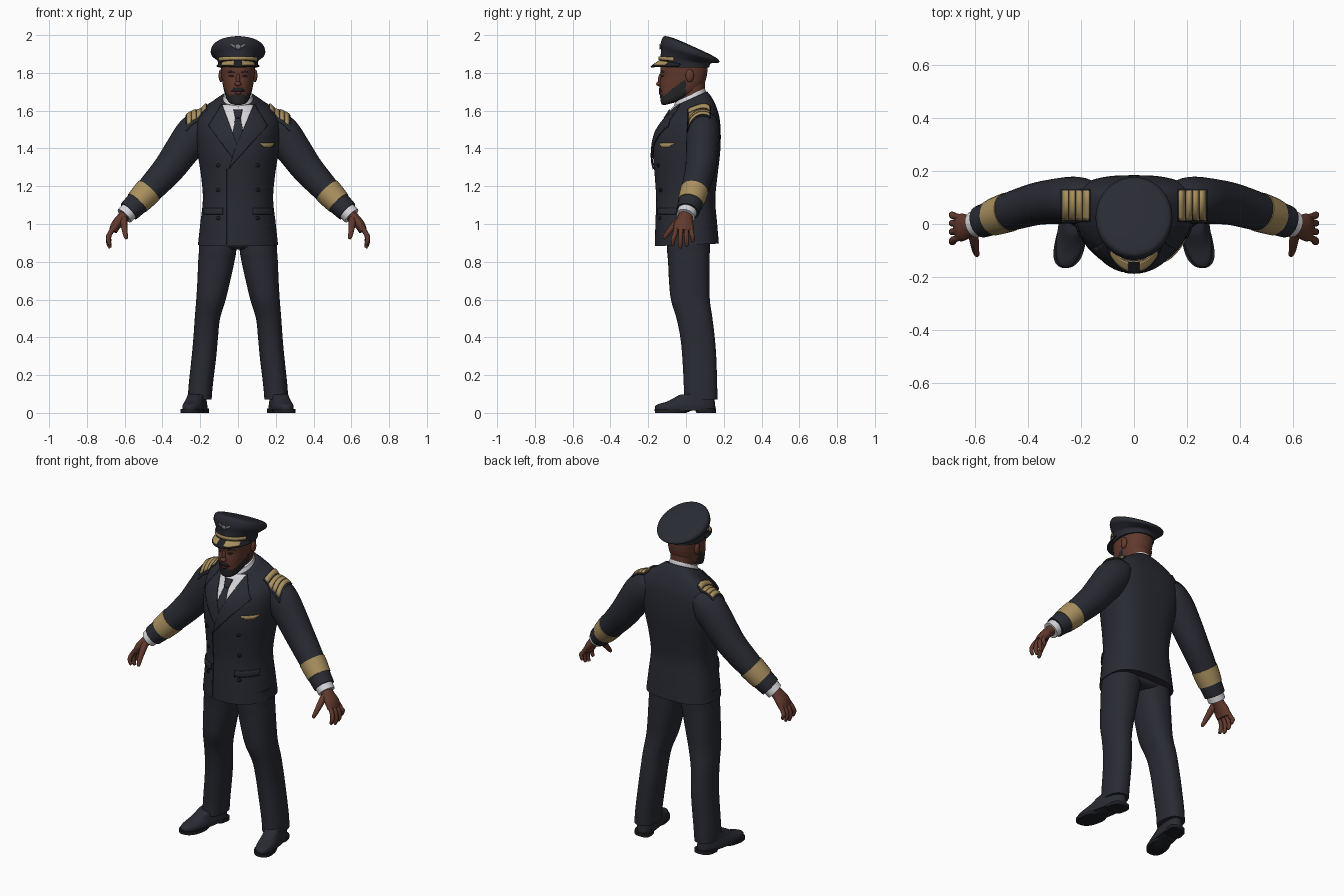
import bpy, bmesh, math
from mathutils import Vector
from mathutils.bvhtree import BVHTree

if "Cube" in bpy.data.objects:
    bpy.data.objects.remove(bpy.data.objects["Cube"])

def material(name, r, g, b):
    m = bpy.data.materials.new(name)
    m.diffuse_color = (r, g, b, 1)
    m.use_nodes = True
    m.node_tree.nodes["Principled BSDF"].inputs["Base Color"].default_value = m.diffuse_color
    return m

NAVY = material("navy_cloth", .022, .024, .033)
DARK = material("dark_trim", .012, .013, .017)
GOLD = material("gold_braid", .40, .28, .115)
SKIN = material("brown_skin", .12, .041, .026)
LIP = material("lip", .085, .024, .02)
WHITE = material("white_shirt", .68, .68, .71)
BEARD = material("black_beard", .021, .020, .022)
SILVER = material("silver_badge", .22, .22, .24)

def finish(name, bm, mat, mirror=False, facing=None, thick=0):
    if facing is None:
        bmesh.ops.recalc_face_normals(bm, faces=bm.faces[:])
    else:
        bm.normal_update()
        if sum((f.normal * f.calc_area() for f in bm.faces), Vector()).dot(facing) < 0:
            bmesh.ops.reverse_faces(bm, faces=bm.faces[:])
    me = bpy.data.meshes.new(name)
    bm.to_mesh(me)
    bm.free()
    me.shade_smooth()
    me.set_sharp_from_angle(angle=math.radians(45))
    me.materials.append(mat)
    ob = bpy.data.objects.new(name, me)
    bpy.context.collection.objects.link(ob)
    if thick:
        s = ob.modifiers.new("thickness", 'SOLIDIFY')
        s.thickness, s.offset = thick, 0
    if mirror:
        m = ob.modifiers.new("mirror", 'MIRROR')
        m.use_mirror_merge = False
    return ob

def spline(keys, steps):
    """Catmull-Rom through key tuples."""
    k = [Vector(v) for v in keys]
    k = [k[0] * 2 - k[1]] + k + [k[-1] * 2 - k[-2]]
    out = []
    for i in range(1, len(k) - 2):
        a, b, c, d = k[i - 1:i + 3]
        for j in range(steps):
            t = j / steps
            out.append(b + (c - a) * (t / 2) + (a * 2 - b * 5 + c * 4 - d) * (t * t / 2)
                       + (b * 3 - a - c * 3 + d) * (t ** 3 / 2))
    return out + [k[-2]]

def skin_rings(rings):
    bm = bmesh.new()
    vs = [[bm.verts.new(p) for p in r] for r in rings]
    n = len(vs[0])
    for a, b in zip(vs, vs[1:]):
        for i in range(n):
            bm.faces.new((a[i], a[(i + 1) % n], b[(i + 1) % n], b[i]))
    bm.faces.new(vs[0])
    bm.faces.new(vs[-1])
    return bm

def power(v, p):
    return math.copysign(abs(v) ** (2 / p), v)

def loft(name, keys, mat, pf=2, pb=2, n=40, steps=5, skew=0, mirror=False):
    """Stack of rings; key = z, centre x, half width, front y, back y, mid y, tilt."""
    rings = []
    for z, cx, rx, yf, yb, ym, tilt in spline(keys, steps):
        ring = []
        for i in range(n):
            t = 2 * math.pi * i / n
            c, s = math.cos(t), math.sin(t)
            p, d = (pb, yb - ym) if s > 0 else (pf, ym - yf)
            y = ym + d * power(s, p)
            ring.append((cx + rx * power(c, p) - skew * (y - .1), y, z + tilt * (y - ym)))
        rings.append(ring)
    return finish(name, skin_rings(rings), mat, mirror)

def tube(name, keys, mat, n=24, steps=5, mirror=True):
    """Limb along a path; key = x, y, z, half depth, half thickness."""
    pts = spline(keys, steps)
    rings = []
    for i, k in enumerate(pts):
        c = k.to_3d() if len(k) == 3 else Vector(k[:3])
        t = (Vector(pts[min(i + 1, len(pts) - 1)][:3]) - Vector(pts[max(i - 1, 0)][:3])).normalized()
        s = Vector((0, 1, 0))
        s = (s - t * t.dot(s)).normalized()
        u = t.cross(s)
        rings.append([c + s * (k[3] * math.cos(2 * math.pi * j / n)) + u * (k[4] * math.sin(2 * math.pi * j / n))
                      for j in range(n)])
    return finish(name, skin_rings(rings), mat, mirror)

def tree(*obs):
    vs, fs = [], []
    for o in obs:
        base = len(vs)
        vs += [v.co.copy() for v in o.data.vertices]
        fs += [[base + i for i in p.vertices] for p in o.data.polygons]
    return BVHTree.FromPolygons(vs, fs)

def plate(name, poly, mat, target, lift=.003, top=False, mirror=False, thick=.004):
    """Thin plate draped on a surface from the front (x, z) or the top (x, y)."""
    ray = Vector((0, 0, -1)) if top else Vector((0, 1, 0))
    bm = bmesh.new()
    bm.faces.new([bm.verts.new((a, b, 2.5) if top else (a, -1, b)) for a, b in poly])
    for axis, vals in ((0, [p[0] for p in poly]), (1 if top else 2, [p[1] for p in poly])):
        no = Vector([float(i == axis) for i in range(3)])
        for k in range(1, int((max(vals) - min(vals)) / .012) + 1):
            bmesh.ops.bisect_plane(bm, geom=bm.verts[:] + bm.edges[:] + bm.faces[:],
                                   plane_co=no * (min(vals) + .012 * k), plane_no=no)
    for v in bm.verts:
        hit = target.ray_cast(v.co, ray)[0] or target.find_nearest(v.co)[0]
        v.co = hit - ray * lift
    return finish(name, bm, mat, mirror, -ray, thick)

def sheet(name, f, nu, nv, mat, facing, thick):
    bm = bmesh.new()
    g = [[bm.verts.new(f(i / nu, j / nv)) for j in range(nv + 1)] for i in range(nu + 1)]
    for i in range(nu):
        for j in range(nv):
            bm.faces.new((g[i][j], g[i + 1][j], g[i + 1][j + 1], g[i][j + 1]))
    return finish(name, bm, mat, False, Vector(facing), thick)

def disc(x, z, r):
    return [(x + r * math.cos(i * math.pi / 6), z + r * math.sin(i * math.pi / 6)) for i in range(12)]

def box(x0, x1, z0, z1):
    return [(x0, z0), (x1, z0), (x1, z1), (x0, z1)]

def ball(name, loc, scale, mat, mirror=False):
    bm = bmesh.new()
    bmesh.ops.create_uvsphere(bm, u_segments=20, v_segments=12, radius=1)
    for v in bm.verts:
        v.co = Vector([v.co[i] * scale[i] + loc[i] for i in range(3)])
    return finish(name, bm, mat, mirror)

# Jacket body and sleeves
jacket = loft("jacket", [
    (.89, 0, .212, -.165, .174, .02, .04), (1.0, 0, .2, -.162, .165, .02, 0),
    (1.13, 0, .186, -.158, .155, .02, 0), (1.25, 0, .195, -.165, .166, .03, 0),
    (1.37, 0, .213, -.174, .18, .05, 0), (1.47, 0, .225, -.16, .184, .07, 0),
    (1.55, 0, .222, -.128, .178, .08, .08), (1.605, 0, .19, -.105, .158, .07, .25),
    (1.64, 0, .135, -.088, .135, .05, .38), (1.665, 0, .09, -.068, .112, .03, .45)],
    NAVY, 2.1, 2.7, 56)
sleeve = tube("sleeve", [
    (.15, .09, 1.54, .07, .06), (.195, .09, 1.515, .085, .09), (.24, .09, 1.465, .088, .1),
    (.30, .085, 1.385, .085, .092), (.365, .076, 1.295, .08, .084), (.45, .052, 1.2, .074, .074),
    (.53, .025, 1.115, .066, .064), (.578, .008, 1.067, .061, .058)], NAVY)
tube("sleeve_braid", [(.472, .045, 1.177, .075, .075), (.502, .035, 1.145, .073, .072),
                      (.533, .024, 1.112, .069, .067)], GOLD, steps=2)
tube("shirt_cuff", [(.56, .014, 1.085, .052, .05), (.602, -.002, 1.043, .05, .048)], WHITE, steps=2)

# Hands
tube("palm", [(.585, .003, 1.06, .036, .032), (.615, -.006, 1.03, .04, .029),
              (.645, -.012, .995, .052, .027), (.662, -.015, .962, .05, .022)], SKIN)
for name, y, tip, drop in (("little_finger", .025, .035, .905), ("ring_finger", .0, .004, .882),
                           ("middle_finger", -.026, -.03, .873), ("index_finger", -.05, -.068, .888)):
    tube(name, [(.655, y, .985, .012, .013), (.68, (y + tip) / 2, .945, .013, .013),
                (.686, tip, drop + .03, .012, .012), (.678, tip, drop + .004, .009, .009),
                (.676, tip, drop, .004, .004)], SKIN, 12, 3)
tube("thumb", [(.607, -.02, 1.035, .02, .02), (.603, -.06, .995, .018, .018),
               (.598, -.095, .955, .014, .014), (.592, -.115, .928, .01, .01),
               (.59, -.12, .922, .004, .004)], SKIN, 12, 3)

# Trousers and shoes
loft("hips", [(.865, 0, .12, -.06, .1, .02, 0), (.885, 0, .19, -.09, .125, .02, 0),
              (.95, 0, .19, -.1, .13, .02, 0)], NAVY, 2.4, 2.4)
loft("trouser_leg", [
    (.95, .107, .1, -.1, .128, .015, 0), (.86, .108, .099, -.1, .126, .015, 0),
    (.8, .115, .096, -.095, .125, .015, 0), (.7, .128, .087, -.09, .125, .015, 0),
    (.6, .143, .078, -.08, .126, .02, 0), (.5, .162, .067, -.05, .14, .045, 0),
    (.4, .171, .065, -.03, .152, .06, 0), (.3, .18, .065, -.02, .16, .07, 0),
    (.15, .197, .064, -.012, .165, .075, 0), (.07, .203, .063, -.012, .166, .075, 0)],
    NAVY, 2.3, 2.3, mirror=True)
loft("shoe", [(.012, .21, .055, -.162, .155, .0, 0), (.035, .21, .056, -.163, .155, .0, 0),
              (.055, .21, .052, -.145, .152, .01, .05), (.075, .209, .048, -.095, .15, .03, .1),
              (.105, .207, .045, -.035, .145, .06, .1)], NAVY, 2.5, 2.5, skew=.18, mirror=True)
loft("sole", [(0, .21, .058, -.165, .0, -.08, 0), (.02, .21, .058, -.166, .05, -.08, 0)],
     DARK, 2.4, 2.4, steps=1, skew=.18, mirror=True)
loft("heel", [(0, .21, .053, .055, .158, .1, 0), (.022, .21, .053, .045, .158, .1, 0)],
     DARK, 3, 3, steps=1, skew=.18, mirror=True)

# Shirt, tie, lapels and jacket front
front = tree(jacket)
plate("shirt_front", [(-.083, 1.63), (.083, 1.63), (-.005, 1.42)], WHITE, front, .002)
plate("tie_knot", [(-.024, 1.605), (.024, 1.605), (.014, 1.56), (-.014, 1.56)], NAVY, front, .009, thick=.008)
plate("tie_blade", [(-.013, 1.565), (.013, 1.565), (.031, 1.47), (0, 1.41), (-.031, 1.47)], NAVY, front, .005)
plate("right_lapel", [(-.085, 1.635), (-.155, 1.52), (-.03, 1.35), (-.005, 1.42)], NAVY, front, .007, thick=.008)
plate("left_lapel", [(.085, 1.635), (.155, 1.52), (-.05, 1.29), (-.01, 1.41)], NAVY, front, .009, thick=.008)
plate("front_seam", box(-.064, -.059, .895, 1.29), DARK, front, .001)
plate("pocket_flap", box(.08, .18, 1.05, 1.085), NAVY, front, .004, mirror=True, thick=.008)
for z in (1.03, 1.18, 1.31):
    plate("button", disc(.105, z, .01), DARK, front, .003, mirror=True)
plate("wing_pin", [(.115, 1.428), (.195, 1.428), (.172, 1.405), (.138, 1.405)], GOLD, front, .004)
loft("shirt_collar", [(1.63, 0, .083, -.068, .105, .025, .45), (1.66, 0, .081, -.066, .106, .025, .45),
                      (1.685, 0, .074, -.055, .1, .025, .45)], WHITE, steps=3)

# Shoulder boards
shoulder = tree(jacket, sleeve)
plate("shoulder_board", box(.165, .275, .01, .13), NAVY, shoulder, .004, True, True, .008)
for i in range(4):
    x = .17 + i * .0258
    plate("shoulder_bar", box(x, x + .0225, .015, .125), GOLD, shoulder, .01, True, True, .006)

# Head, with the beard painted along the jaw
loft("neck", [(1.6, 0, .064, -.03, .1, .035, .3), (1.68, 0, .064, -.035, .1, .035, .1),
              (1.76, 0, .07, -.03, .1, .035, 0)], SKIN)
head = loft("head", [
    (1.638, 0, .026, -.112, -.045, -.08, .25), (1.65, 0, .048, -.126, -.01, -.06, .28),
    (1.672, 0, .062, -.133, .03, -.035, .28), (1.7, 0, .072, -.137, .075, -.01, .18),
    (1.74, 0, .081, -.139, .098, 0, .06), (1.78, 0, .087, -.134, .109, 0, 0),
    (1.82, 0, .091, -.136, .114, 0, 0), (1.86, 0, .09, -.126, .114, 0, 0),
    (1.89, 0, .07, -.1, .09, 0, 0)], SKIN, 2.3, 2.2, 64, 6)
head.data.materials.append(BEARD)
for f in head.data.polygons:
    c = f.center
    f.material_index = int(c.y < .0 and c.z < 1.683 + max(0, c.y + .115) * .75)
face = tree(head)
plate("moustache", [(-.036, 1.702), (-.025, 1.719), (.025, 1.719), (.036, 1.702)], BEARD, face, .001)
plate("lips", [(-.026, 1.694), (0, 1.703), (.026, 1.694), (0, 1.684)], LIP, face, .002)
plate("eye", [(.02, 1.783), (.035, 1.79), (.05, 1.783), (.035, 1.777)], BEARD, face, .0, mirror=True)
plate("eyebrow", [(.016, 1.803), (.04, 1.812), (.06, 1.804), (.04, 1.803)], BEARD, face, .001, mirror=True)
ball("nose_bridge", (0, -.134, 1.765), (.011, .014, .032), SKIN)
ball("nose_tip", (0, -.142, 1.742), (.018, .016, .013), SKIN)
ball("ear", (.09, .02, 1.785), (.013, .022, .034), SKIN, True)

# Peaked cap
cap = loft("cap", [
    (1.828, 0, .104, -.134, .122, 0, 0), (1.862, 0, .108, -.135, .13, 0, -.1),
    (1.882, 0, .125, -.133, .152, .015, -.22), (1.905, 0, .144, -.134, .174, .022, -.33),
    (1.93, 0, .138, -.118, .172, .03, -.42), (1.94, 0, .11, -.08, .14, .03, -.44),
    (1.943, 0, .05, -.02, .08, .03, -.45), (1.943, 0, .01, .02, .04, .03, -.45)], NAVY, 2, 2, 56)

def visor_point(u, v, lift=0):
    a = (u - .5) * 2.7
    c = max(math.cos(a), 0)
    return ((.104 + .012 * v) * math.sin(a), -.128 * c - .058 * v * c,
            1.838 + .034 * c - v * (.036 * c + .004) + lift)

sheet("cap_visor", visor_point, 32, 6, DARK, (0, 0, 1), .006)
for side, u0 in (("right", .17), ("left", .57)):
    sheet(side + "_visor_leaves", lambda u, v: visor_point(u0 + .26 * u, .3 + .6 * v, .005),
          12, 4, GOLD, (0, 0, 1), .004)

def strap_point(u, v):
    a = (u - .5) * 2.2
    return (.114 * math.sin(a), -.142 * math.cos(a), 1.858 + .01 * math.cos(a) + .02 * v)

sheet("cap_strap", strap_point, 28, 2, GOLD, (0, -1, 0), .006)
cap_front = tree(cap)
plate("badge_centre", disc(0, 1.938, .014), SILVER, cap_front, .004)
plate("badge_wing", [(.01, 1.93), (.03, 1.938), (.044, 1.958), (.012, 1.944)], SILVER, cap_front, .003, mirror=True)
